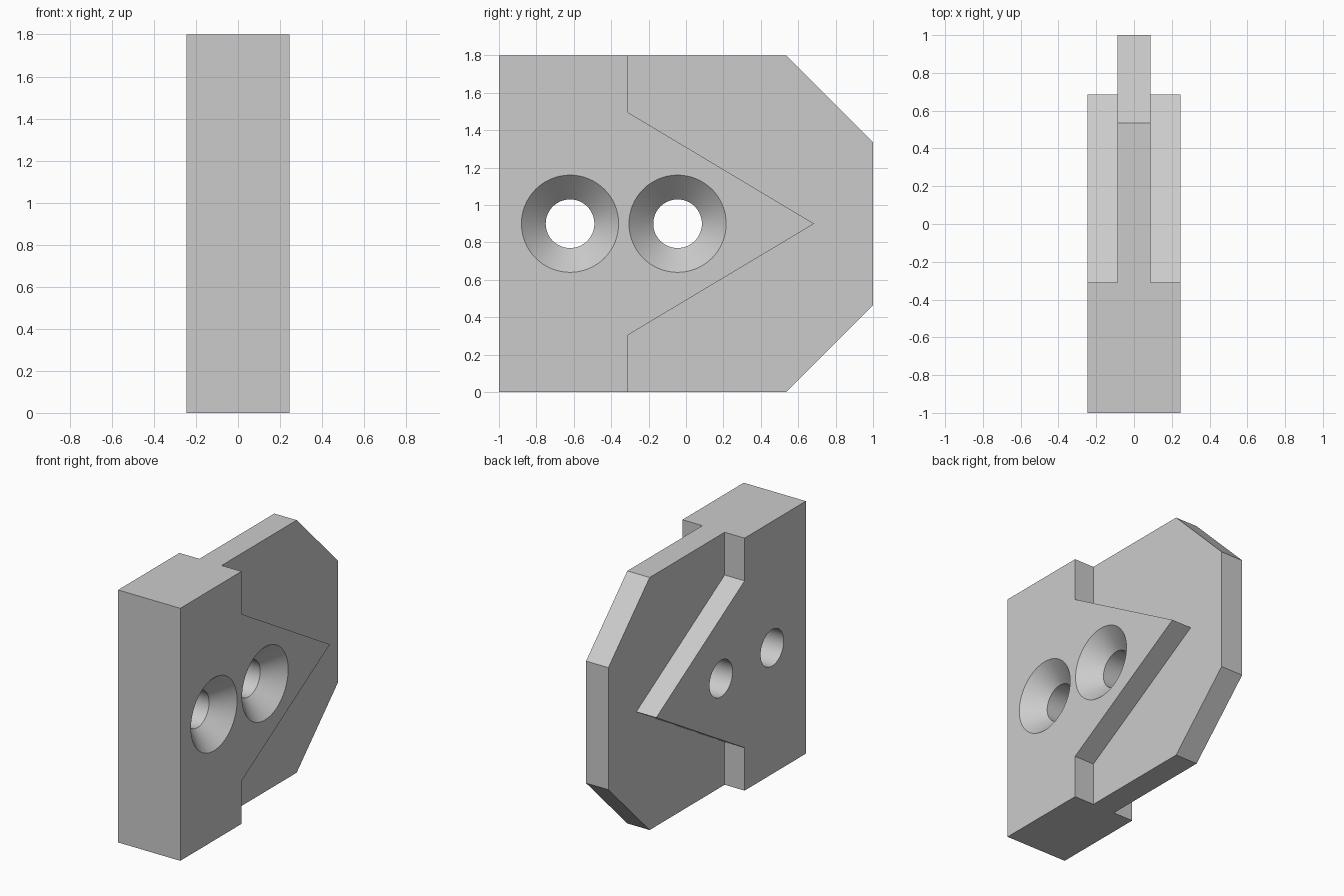
import bpy, bmesh, math
from mathutils import Matrix

cube = bpy.data.objects.get("Cube")
if cube:
    bpy.data.objects.remove(cube, do_unlink=True)

HALF, WEB, TOP, MID = 0.245, 0.088, 1.8, 0.9      # half widths and heights
HOLE_R, SINK_R, SINK_DEPTH = 0.13, 0.26, 0.13

grey = bpy.data.materials.new("plain grey")
grey.use_nodes = True
grey.diffuse_color = (0.6, 0.6, 0.6, 1)
grey.node_tree.nodes["Principled BSDF"].inputs["Base Color"].default_value = (0.6, 0.6, 0.6, 1)


def make(name, bm):
    bmesh.ops.recalc_face_normals(bm, faces=bm.faces)
    mesh = bpy.data.meshes.new(name)
    bm.to_mesh(mesh)
    bm.free()
    mesh.materials.append(grey)
    obj = bpy.data.objects.new(name, mesh)
    bpy.context.collection.objects.link(obj)
    return obj


def slab(name, lower, half):
    """Extrude a side profile, given by its lower half (y, z), across x."""
    upper = [(y, TOP - z) for y, z in reversed(lower) if z != MID]
    bm = bmesh.new()
    face = bm.faces.new([bm.verts.new((-half, y, z)) for y, z in lower + upper])
    grown = bmesh.ops.extrude_face_region(bm, geom=[face])["geom"]
    bmesh.ops.translate(bm, vec=(2 * half, 0, 0),
                        verts=[v for v in grown if isinstance(v, bmesh.types.BMVert)])
    return make(name, bm)


def sink_cutter(y):
    """Revolve a countersunk screw hole about the x axis, wide end on +x."""
    over = 0.05
    profile = [(-HALF - over, 0), (-HALF - over, HOLE_R), (HALF - SINK_DEPTH, HOLE_R),
               (HALF + over, SINK_R + over), (HALF + over, 0)]
    bm = bmesh.new()
    verts = [bm.verts.new((x, 0, r)) for x, r in profile]
    edges = [bm.edges.new(pair) for pair in zip(verts, verts[1:])]
    bmesh.ops.spin(bm, geom=verts + edges, cent=(0, 0, 0), axis=(1, 0, 0),
                   angle=math.tau, steps=64)
    bmesh.ops.remove_doubles(bm, verts=bm.verts, dist=0.0001)
    bmesh.ops.transform(bm, matrix=Matrix.Translation((0, y, MID)), verts=bm.verts)
    return make("hole_cutter", bm)


def combine(target, tool, operation):
    mod = target.modifiers.new(operation.lower(), 'BOOLEAN')
    mod.object, mod.operation, mod.solver = tool, operation, 'EXACT'
    bpy.context.view_layer.objects.active = target
    bpy.ops.object.modifier_apply(modifier=mod.name)
    bpy.data.objects.remove(tool, do_unlink=True)


# Thick block with a pointed rear, joined to the thin chamfered web
block = slab("wedge_block", [(-1, 0), (-0.31, 0), (-0.31, 0.305), (0.685, MID)], HALF)
web = slab("web_plate", [(-0.5, 0), (0.535, 0), (1, 0.465)], WEB)
combine(block, web, 'UNION')

# Two countersunk screw holes
for y in (-0.62, -0.045):
    combine(block, sink_cutter(y), 'DIFFERENCE')

# Smooth only the round hole walls
bpy.ops.object.select_all(action='DESELECT')
block.select_set(True)
bpy.context.view_layer.objects.active = block
bpy.ops.object.shade_smooth_by_angle(angle=math.radians(25))
